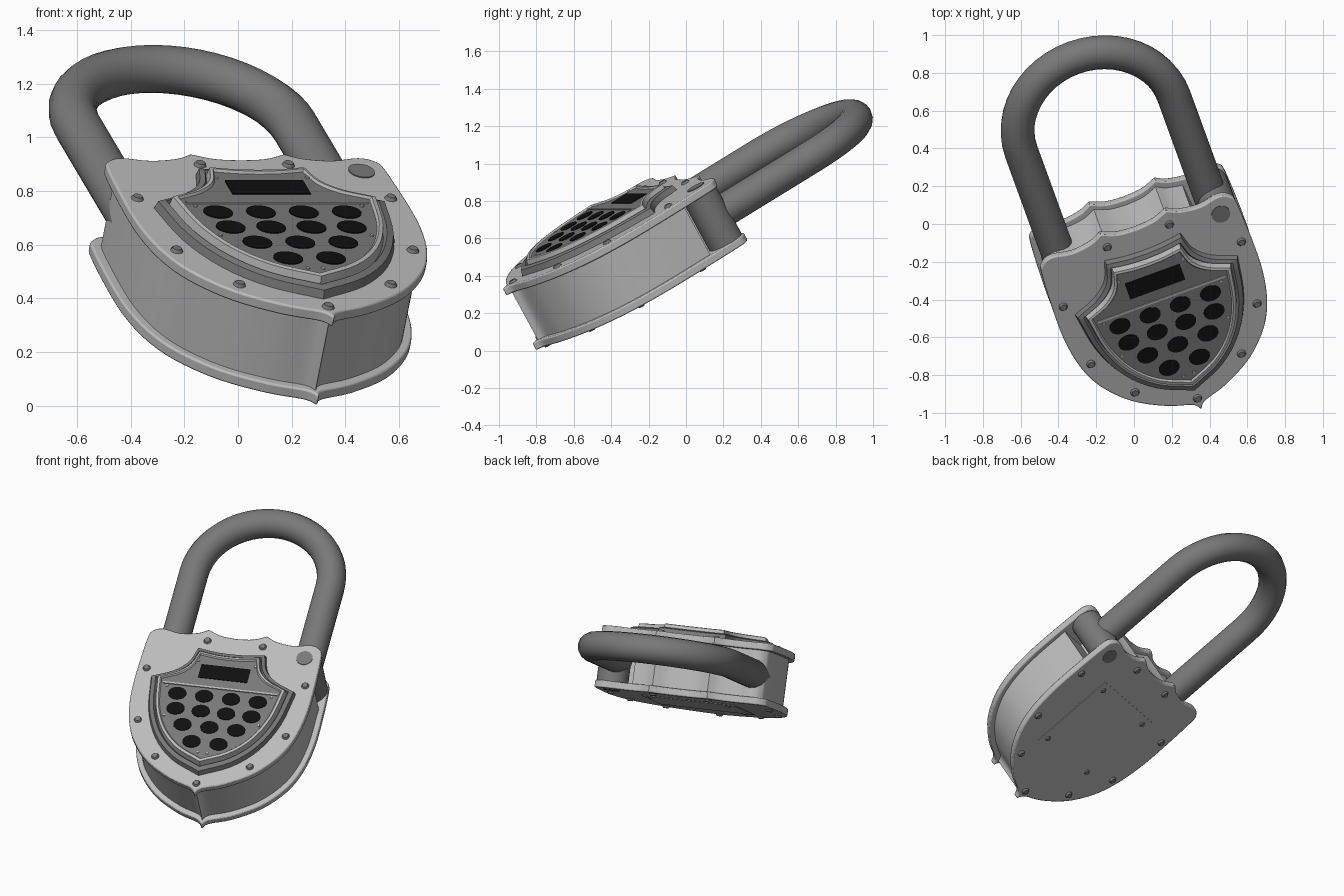
import bpy, bmesh
from math import radians, sin, cos, pi
from mathutils import Matrix, Vector

cube = bpy.data.objects.get("Cube")
if cube:
    bpy.data.objects.remove(cube, do_unlink=True)

# The lock is built lying flat (x width, y height, z depth), then tilted
TILT = Matrix.Rotation(radians(20), 4, 'Z') @ Matrix.Rotation(radians(30), 4, 'X')
BACK, BACK_IN, FRONT_IN, FRONT, PANEL = 0.427, 0.472, 0.765, 0.81, 0.865
MID = (BACK + FRONT) / 2
PIN = (0.45, 0.343)
HUB = Vector((0, -0.1))


def material(name, value):
    m = bpy.data.materials.new(name)
    m.use_nodes = True
    colour = (value, value, value, 1)
    m.diffuse_color = colour
    m.node_tree.nodes["Principled BSDF"].inputs["Base Color"].default_value = colour
    return m


steel = material("light_steel", 0.5)
gunmetal = material("dark_gunmetal", 0.19)
black = material("black", 0.005)


def add(name, mesh, mats, bevel=0):
    ob = bpy.data.objects.new(name, mesh)
    bpy.context.scene.collection.objects.link(ob)
    if not mesh.materials:
        for m in mats:
            mesh.materials.append(m)
    ob.matrix_world = TILT
    bpy.ops.object.select_all(action='DESELECT')
    ob.select_set(True)
    bpy.context.view_layer.objects.active = ob
    bpy.ops.object.shade_smooth_by_angle(angle=radians(35))
    if bevel:
        mod = ob.modifiers.new("Bevel", 'BEVEL')
        mod.width, mod.segments = bevel, 2
        mod.limit_method, mod.angle_limit = 'ANGLE', radians(60)
    return ob


def from_bmesh(name, bm, mats, bevel=0):
    bmesh.ops.recalc_face_normals(bm, faces=bm.faces)
    mesh = bpy.data.meshes.new(name)
    bm.to_mesh(mesh)
    bm.free()
    return add(name, mesh, mats, bevel)


def spline(points, steps=4):
    """Smooth curve through the points, without the last one."""
    p = [Vector(q) for q in points]
    p = [2 * p[0] - p[1]] + p + [2 * p[-1] - p[-2]]
    out = []
    for a, b, c, d in zip(p, p[1:], p[2:], p[3:]):
        for i in range(steps):
            t = i / steps
            out.append(0.5 * (2 * b + (c - a) * t + (2 * a - 5 * b + 4 * c - d) * t * t
                              + (3 * b - a - 3 * c + d) * t ** 3))
    return out


def mirrored(*runs):
    """Closed outline from right-hand runs going from the bottom tip to the top centre."""
    half = [q for run in runs for q in spline(run)] + [Vector(runs[-1][-1])]
    return half + [Vector((-q.x, q.y)) for q in reversed(half[1:-1])]


def loft(name, outline, rings, mats, bevel=0):
    """Join scaled copies of an outline; each ring is (scale, z, material index)."""
    bm = bmesh.new()
    loops = []
    for s, z, _ in rings:
        pts = [HUB + (q - HUB) * s for q in outline]
        loops.append([bm.verts.new((q.x, q.y, z)) for q in pts])
    n = len(outline)
    for a, b, ring in zip(loops, loops[1:], rings[1:]):
        for i in range(n):
            j = (i + 1) % n
            bm.faces.new((a[i], a[j], b[j], b[i])).material_index = ring[2]
    bm.faces.new(loops[0][::-1])
    bm.faces.new(loops[-1]).material_index = rings[0][2]
    return from_bmesh(name, bm, mats, bevel)


def slab(name, outline, z0, z1, mat, scale=1, bevel=0):
    return loft(name, outline, [(scale, z0, 0), (scale, z1, 0)], [mat], bevel)


def box(name, x0, x1, y0, y1, z0, z1, mat):
    corners = [Vector(c) for c in ((x0, y0), (x1, y0), (x1, y1), (x0, y1))]
    return slab(name, corners, z0, z1, mat)


def discs(name, centres, z0, z1, r0, r1, mat, squash=1, segments=16):
    """A set of round studs of the same size in one object."""
    bm = bmesh.new()
    for x, y in centres:
        made = bmesh.ops.create_cone(bm, cap_ends=True, segments=segments,
                                     radius1=r0, radius2=r1, depth=z1 - z0)["verts"]
        bmesh.ops.scale(bm, vec=(1, squash, 1), verts=made)
        bmesh.ops.translate(bm, vec=(x, y, (z0 + z1) / 2), verts=made)
    return from_bmesh(name, bm, [mat])


# Front and back plates with a scalloped top and pointed foot
plate = mirrored(
    [(0, -.74), (.035, -.698), (.17, -.648), (.335, -.545), (.46, -.4), (.525, -.25),
     (.555, -.08), (.56, .1), (.55, .36), (.53, .42), (.47, .447), (.36, .427),
     (.25, .442), (.185, .475)],
    [(.185, .475), (.1, .44), (0, .43)])
slab("back_plate", plate, BACK, BACK_IN, steel, bevel=0.012)
slab("front_plate", plate, FRONT_IN, FRONT, steel, bevel=0.012)

# Body between the plates, notched at the hinge corner
body = []
for q in plate:
    if q.x > 0.35 and q.y > 0.23:
        q = Vector((0.35, 0.23))
        if body[-1] != q:
            body.append(Vector((0.56, 0.23)))
    if not body or body[-1] != q:
        body.append(q)
slab("body", body, BACK_IN - 0.005, FRONT_IN + 0.005, steel, scale=0.94)

# Hinge
discs("hinge_barrel", [PIN], BACK_IN - 0.002, FRONT_IN + 0.002, 0.098, 0.098, gunmetal, segments=32)
discs("hinge_pin", [PIN], BACK - 0.004, FRONT + 0.004, 0.05, 0.05, gunmetal, segments=24)

# Shackle
R, ARCH = 0.43, 1.008
path = [(R, PIN[1]), (R, 0.7)]
path += [(R * cos(pi * i / 24), ARCH + R * sin(pi * i / 24)) for i in range(25)]
path += [(-R, 0.7), (-R, 0.25)]
curve = bpy.data.curves.new("shackle_path", 'CURVE')
curve.dimensions = '3D'
curve.bevel_depth, curve.bevel_resolution, curve.use_fill_caps = 0.09, 6, True
line = curve.splines.new('POLY')
line.points.add(len(path) - 1)
for point, (x, y) in zip(line.points, path):
    point.co = (x, y, MID, 1)
helper = bpy.data.objects.new("shackle_helper", curve)
bpy.context.scene.collection.objects.link(helper)
bpy.context.view_layer.update()
graph = bpy.context.evaluated_depsgraph_get()
tube = bpy.data.meshes.new_from_object(helper.evaluated_get(graph))
bpy.data.objects.remove(helper, do_unlink=True)
add("shackle", tube, [gunmetal])

# Raised shield: dark moulding, light inner rim, dark panel
shield = mirrored(
    [(0, -.61), (.19, -.515), (.33, -.37), (.42, -.17), (.46, .07)],
    [(.46, .07), (.33, .13), (.25, .21), (.215, .32)],
    [(.215, .32), (.1, .303), (0, .298)])
loft("shield", shield,
     [(1, FRONT - 0.005, 0), (0.975, 0.842, 0), (0.915, 0.85, 0), (0.89, 0.832, 0),
      (0.872, 0.872, 1), (0.835, 0.875, 1), (0.818, PANEL, 1)], [gunmetal, steel])

# Panel details: display window, divider, holes and small screws
TOP = PANEL + 0.004
box("display_window", -.155, .155, .075, .175, PANEL - 0.002, TOP, black)
box("panel_divider", -.36, .36, .005, .017, PANEL - 0.002, TOP + 0.002, steel)
rows = [(-.058, (.085, .255)), (-.17, (.08, .24)), (-.283, (0, .17)), (-.4, (.085,))]
holes = {(s * x, y) for y, xs in rows for x in xs for s in (-1, 1)}
discs("panel_holes", sorted(holes), PANEL - 0.002, TOP, 0.057, 0.057, black, 0.8, 24)
screws = [(s * x, y) for s in (-1, 1) for x, y in ((.33, -.01), (.3, -.23), (.03, -.475), (.18, .2))]
discs("panel_screws", screws, PANEL - 0.002, TOP, 0.009, 0.007, steel, segments=8)

# Rivets on both plates
spots = [(s * x, y) for s in (-1, 1) for x, y in ((.175, .39), (.502, .14), (.468, -.247), (.3, -.502))]
spots.append((0, -.667))
discs("front_rivets", spots, FRONT - 0.002, FRONT + 0.012, 0.025, 0.017, gunmetal)
discs("back_rivets", spots, BACK - 0.012, BACK + 0.002, 0.017, 0.025, gunmetal)

# Rectangular cover on the back
box("back_cover", -.295, .295, -.365, .2, BACK - 0.004, BACK + 0.002, steel)
corners = [(x, y) for x in (-.245, .245) for y in (-.315, .15)]
discs("back_cover_screws", corners, BACK - 0.012, BACK, 0.014, 0.02, gunmetal)
